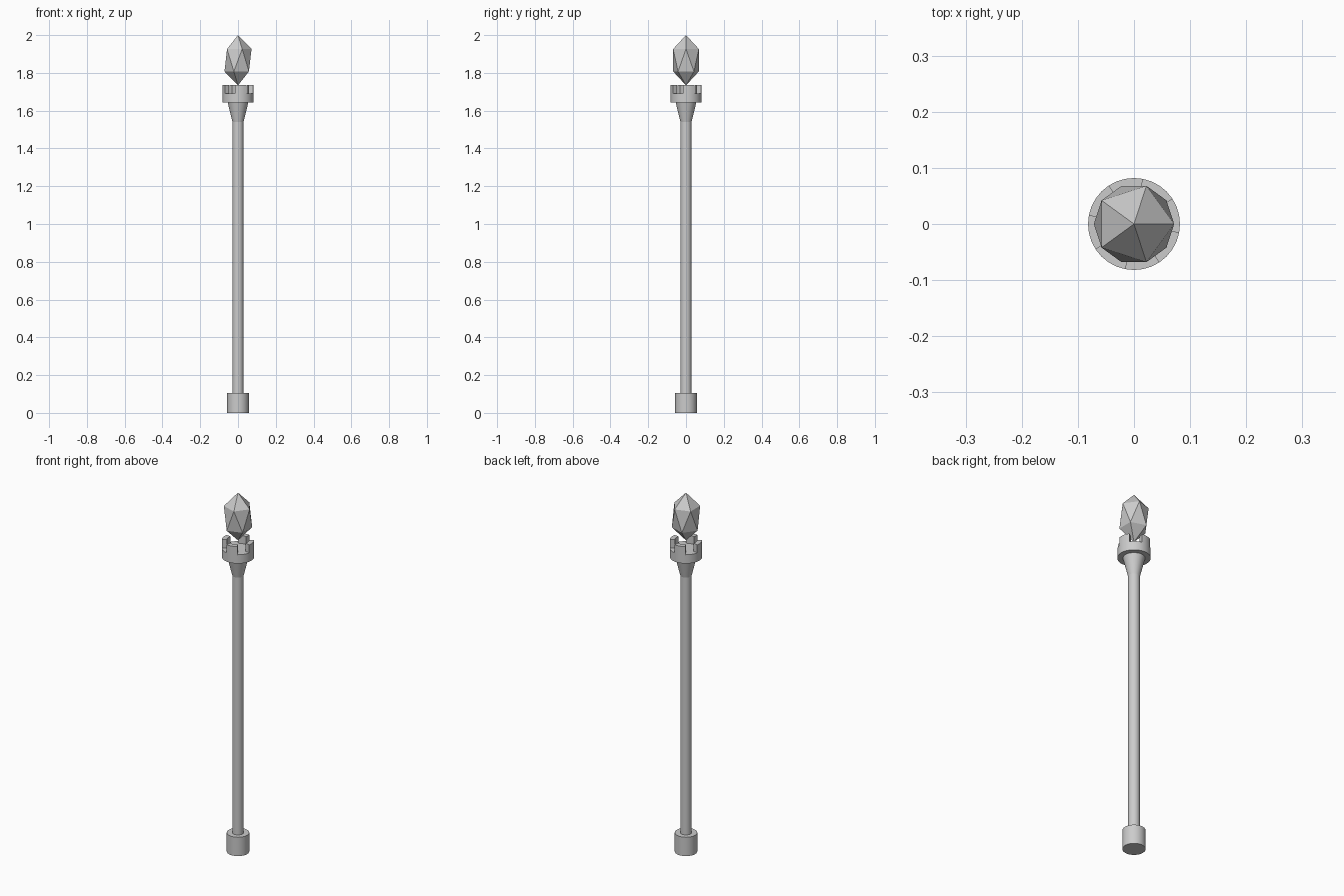
import bpy, bmesh, math
from mathutils import Vector

if "Cube" in bpy.data.objects:
    bpy.data.objects.remove(bpy.data.objects["Cube"])

SIDES = 32


def finish(name, bm, smooth=True):
    bmesh.ops.recalc_face_normals(bm, faces=bm.faces[:])
    mesh = bpy.data.meshes.new(name)
    bm.to_mesh(mesh)
    bm.free()
    ob = bpy.data.objects.new(name, mesh)
    bpy.context.collection.objects.link(ob)
    if smooth:
        bpy.ops.object.select_all(action='DESELECT')
        ob.select_set(True)
        bpy.context.view_layer.objects.active = ob
        bpy.ops.object.shade_smooth_by_angle(angle=math.radians(30))
    return ob


def tube(r_low, r_high, z0, z1):
    bm = bmesh.new()
    bmesh.ops.create_cone(bm, cap_ends=True, segments=SIDES,
                          radius1=r_low, radius2=r_high, depth=z1 - z0)
    bmesh.ops.translate(bm, verts=bm.verts[:], vec=(0, 0, (z0 + z1) / 2))
    return bm


# Pommel, shaft and flared neck
finish("pommel", tube(0.057, 0.057, 0.0, 0.105))
finish("shaft", tube(0.029, 0.029, 0.10, 1.54))
finish("flared_neck", tube(0.029, 0.055, 1.54, 1.645))

# Crown: disc with its rim raised into four prongs
FLOOR, TOP = 1.692, 1.737
bm = tube(0.082, 0.082, 1.643, FLOOR)
cap = max(bm.faces, key=lambda f: f.calc_center_median().z)
rim = bmesh.ops.inset_region(bm, faces=[cap], thickness=0.026)["faces"]


def in_prong(face):
    c = face.calc_center_median()
    a = math.degrees(math.atan2(c.y, c.x))
    return (a + 11.25) % 90 < 45


raised = bmesh.ops.extrude_face_region(bm, geom=[f for f in rim if in_prong(f)])
verts = [g for g in raised["geom"] if isinstance(g, bmesh.types.BMVert)]
bmesh.ops.translate(bm, verts=verts, vec=(0, 0, TOP - FLOOR))
finish("crown", bm)

# Floating crystal: stretched low-poly icosahedron
bm = bmesh.new()
bmesh.ops.create_icosphere(bm, subdivisions=1, radius=1.0)
bmesh.ops.scale(bm, verts=bm.verts[:], vec=Vector((0.08, 0.08, 0.133)))
bmesh.ops.translate(bm, verts=bm.verts[:], vec=(0, 0, 1.867))
finish("crystal", bm, smooth=False)
